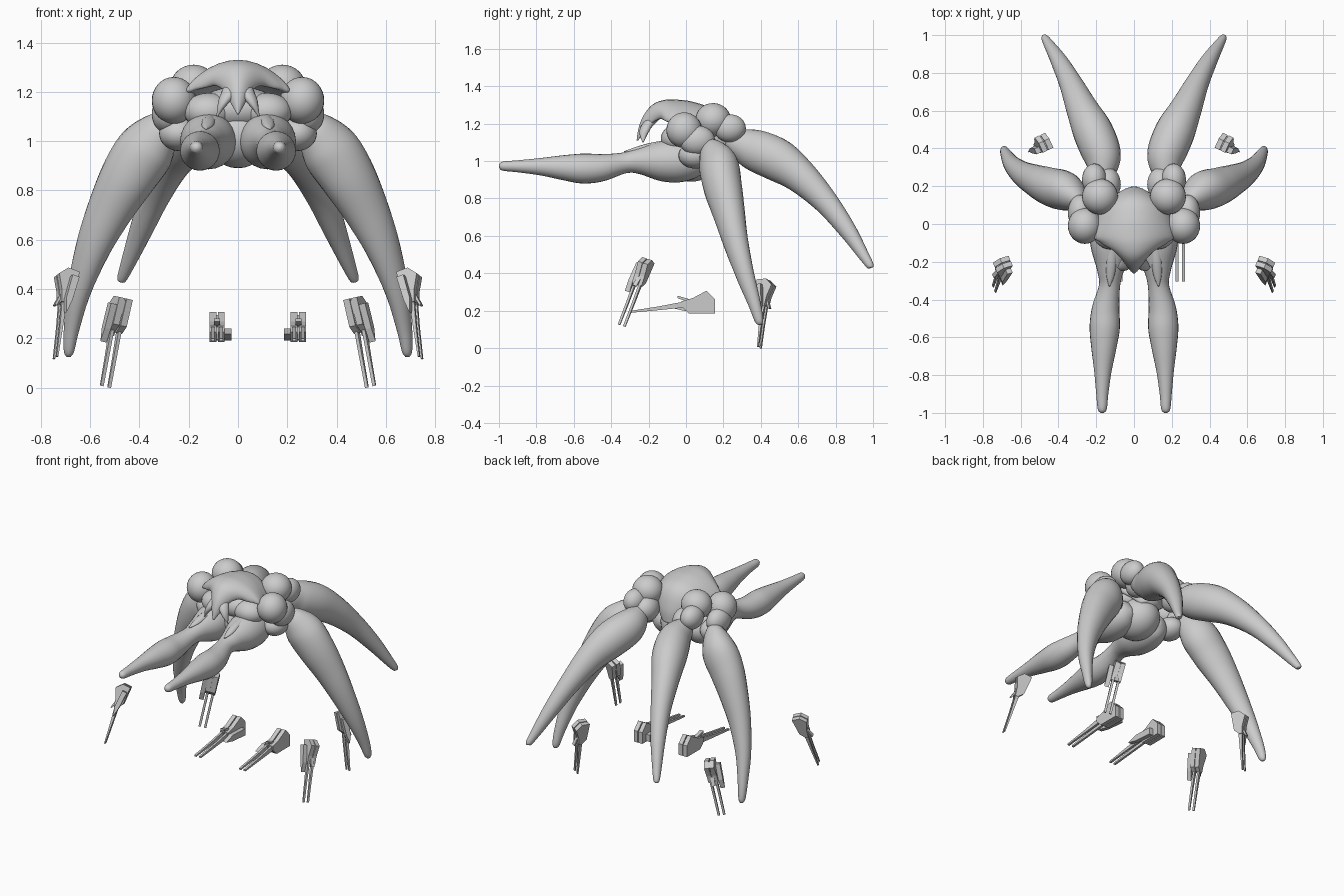
import bpy, bmesh, math
from mathutils import Vector, Matrix

if "Cube" in bpy.data.objects:
    bpy.data.objects.remove(bpy.data.objects["Cube"])

grey = bpy.data.materials.new("plain grey")
grey.use_nodes = True
grey.diffuse_color = (0.6, 0.6, 0.6, 1)
grey.node_tree.nodes["Principled BSDF"].inputs["Base Color"].default_value = (0.6, 0.6, 0.6, 1)
SIDES = (("left", 1), ("right", -1))


def finish(name, bm, smooth=True):
    bmesh.ops.recalc_face_normals(bm, faces=bm.faces)
    for f in bm.faces:
        f.smooth = smooth
    me = bpy.data.meshes.new(name)
    bm.to_mesh(me)
    bm.free()
    me.materials.append(grey)
    ob = bpy.data.objects.new(name, me)
    bpy.context.collection.objects.link(ob)


def spline(a, b, c, d, t):
    return 0.5 * (2 * b + (c - a) * t + (2 * a - 5 * b + 4 * c - d) * t * t
                  + (3 * b - a - 3 * c + d) * t ** 3)


def tube(name, points, mirror=1, sides=24, steps=6, droop=0, flat=1):
    """Loft ellipses along a smooth path of (x, y, z, width radius[, height radius])."""
    keys = [Vector((p[0] * mirror, p[1], p[2], p[3] * flat, p[-1])) for p in points]
    keys = [keys[0]] + keys + [keys[-1]]
    path = [spline(*keys[i:i + 4], s / steps)
            for i in range(len(keys) - 3) for s in range(steps)] + [keys[-1]]
    bm = bmesh.new()
    rings = []
    for i, p in enumerate(path):
        ahead, behind = path[min(i + 1, len(path) - 1)], path[max(i - 1, 0)]
        along = (Vector(ahead[:3]) - Vector(behind[:3])).normalized()
        side = along.cross(Vector((0, 0, 1))).normalized()
        up = side.cross(along)
        ring = []
        for k in range(sides):
            a = math.tau * k / sides
            sag = droop * p[3] * math.cos(a) ** 2
            ring.append(bm.verts.new(Vector(p[:3]) + side * math.cos(a) * max(p[3], 0.002)
                                     + up * (math.sin(a) * max(p[4], 0.002) - sag)))
        rings.append(ring)
    for r, s in zip(rings, rings[1:]):
        for k in range(sides):
            j = (k + 1) % sides
            bm.faces.new((r[k], r[j], s[j], s[k]))
    bm.faces.new(rings[0])
    bm.faces.new(rings[-1])
    finish(name, bm)


def blob(name, centre, radii, mirror=1):
    bm = bmesh.new()
    place = Matrix.Translation((centre[0] * mirror, centre[1], centre[2]))
    bmesh.ops.create_uvsphere(bm, u_segments=28, v_segments=16, radius=1,
                              matrix=place @ Matrix.Diagonal((*radii, 1)))
    finish(name, bm)


def prism(bm, profile, x, half):
    """Extrude a side profile of (y, z) across the x axis."""
    a, b = [[bm.verts.new((x + s * half, y, z)) for y, z in profile] for s in (-1, 1)]
    n = len(profile)
    bm.faces.new(a)
    bm.faces.new(b[::-1])
    for i in range(n):
        j = (i + 1) % n
        bm.faces.new((a[i], b[i], b[j], a[j]))


def blaster(name, origin, muzzle, top, size, mirror, midline=0):
    """Twin barrelled weapon: rear position, muzzle direction, direction of its top."""
    back = -Vector(muzzle).normalized()
    across = back.cross(Vector(top)).normalized()
    frame = Matrix((across, back, across.cross(back))).transposed().to_4x4()
    bm = bmesh.new()
    for x in (-0.017, 0.017):
        prism(bm, [(0, -.06), (0, .015), (-.045, .062), (-.12, .022), (-.18, .005),
                   (-.18, -.02), (-.14, -.06)], x, 0.014)
        prism(bm, [(-.16, .005), (-.3, -.022), (-.46, -.047), (-.46, -.057),
                   (-.3, -.042), (-.16, -.028)], x, 0.007)
    # Bridge between the halves, short side barrel and sight
    prism(bm, [(-.01, -.055), (-.01, .01), (-.045, .05), (-.15, 0), (-.15, -.05)], 0, 0.01)
    prism(bm, [(-.04, -.055), (-.04, -.01), (-.17, -.005), (-.24, -.028), (-.17, -.045)], -0.045, 0.014)
    prism(bm, [(-.13, .015), (-.2, .035), (-.2, .022), (-.14, 0)], 0, 0.012)
    bmesh.ops.transform(bm, verts=bm.verts, matrix=Matrix.Translation((midline, 0, 0))
                        @ Matrix.Diagonal((mirror, 1, 1, 1))
                        @ Matrix.Translation(origin) @ frame @ Matrix.Diagonal((*size, 1)))
    finish(name, bm, smooth=False)


# Central body and drooping hood ending in a beak
blob("abdomen", (0, 0.03, 1.02), (0.13, 0.15, 0.13))
blob("throat", (0, 0, 1.13), (0.17, 0.12, 0.09))
tube("hood", [(0, .17, 1.06, .07, .03), (0, .145, 1.14, .14, .05), (0, .09, 1.22, .19, .07),
              (0, .02, 1.265, .2, .055), (0, -.06, 1.283, .212, .046),
              (0, -.11, 1.283, .175, .044), (0, -.155, 1.27, .115, .04),
              (0, -.195, 1.235, .07, .032), (0, -.225, 1.19, .045, .024),
              (0, -.245, 1.15, .025, .014), (0, -.26, 1.11, .004, .004)], sides=32, droop=.38)

for label, m in SIDES:
    # Bulging joints around the body
    blob(label + "_shoulder", (.26, -.01, 1.165), (.09, .095, .095), m)
    blob(label + "_back_boss", (.18, .145, 1.22), (.095, .095, .09), m)
    blob(label + "_rear_joint", (.21, .235, 1.175), (.065, .085, .075), m)
    blob(label + "_inner_rear_joint", (.14, .21, 1.13), (.07, .09, .08), m)
    blob(label + "_side_joint", (.285, .06, 1.11), (.065, .095, .08), m)
    blob(label + "_hip", (.24, .05, 1.03), (.08, .09, .07), m)
    blob(label + "_cheek", (.12, -.045, 1.12), (.1, .09, .075), m)
    tube(label + "_mandible", [(.015, -.14, 1.25, .02), (.035, -.2, 1.2, .032, .024),
                               (.062, -.225, 1.155, .026, .018), (.085, -.23, 1.1, .003)], m, 12)

    # Front arm with its bulb and fin
    tube(label + "_front_arm", [
        (.10, .11, 1.0, .02), (.11, .07, 1.0, .08), (.12, -.02, 1.0, .112),
        (.12, -.13, 1.0, .108), (.125, -.25, 1.0, .07), (.13, -.33, .99, .056),
        (.15, -.45, .965, .073), (.155, -.55, .96, .08), (.16, -.66, .965, .066),
        (.165, -.78, .97, .046), (.168, -.9, .972, .032), (.168, -.98, .973, .024),
        (.168, -1, .973, .008)], m)
    tube(label + "_arm_fin", [(.115, -.12, 1.08, .03), (.12, -.2, 1.075, .028, .02),
                              (.125, -.27, 1.06, .022, .014), (.13, -.33, 1.05, .003)], m, 12)

    # Middle leg, slightly flattened sideways
    tube(label + "_middle_leg", [
        (.28, .11, 1.1, .03), (.315, .14, 1.05, .08), (.37, .175, .97, .118),
        (.443, .197, .86, .115), (.52, .23, .72, .095), (.587, .265, .57, .074),
        (.643, .313, .4, .053), (.675, .365, .24, .035), (.686, .39, .15, .024),
        (.688, .395, .125, .01)], m, flat=.88)

    # Rear leg
    tube(label + "_rear_leg", [
        (.175, .2, 1.13, .03), (.167, .27, 1.1, .075), (.17, .365, 1.06, .11),
        (.218, .49, 1.005, .115), (.275, .61, .92, .092), (.335, .745, .785, .067),
        (.395, .86, .635, .049), (.45, .95, .495, .03), (.472, .985, .44, .02),
        (.475, .99, .43, .008)], m, flat=.92)

    # Detached weapons; the front pair mirrors about its own midline
    blaster(label + "_side_blaster", (.69, -.205, .475), (.2, -.36, -.83), (.9, -.3, .25),
            (.95, .83, .68), m)
    blaster(label + "_rear_blaster", (.472, .43, .365), (.22, -.01, -.97), (.43, .9, 0),
            (1, .8, .72), m)
    blaster(label + "_front_blaster", (.165, .155, .245), (0, -1, 0), (0, 0, 1),
            (1, 1, 1), m, .08)
